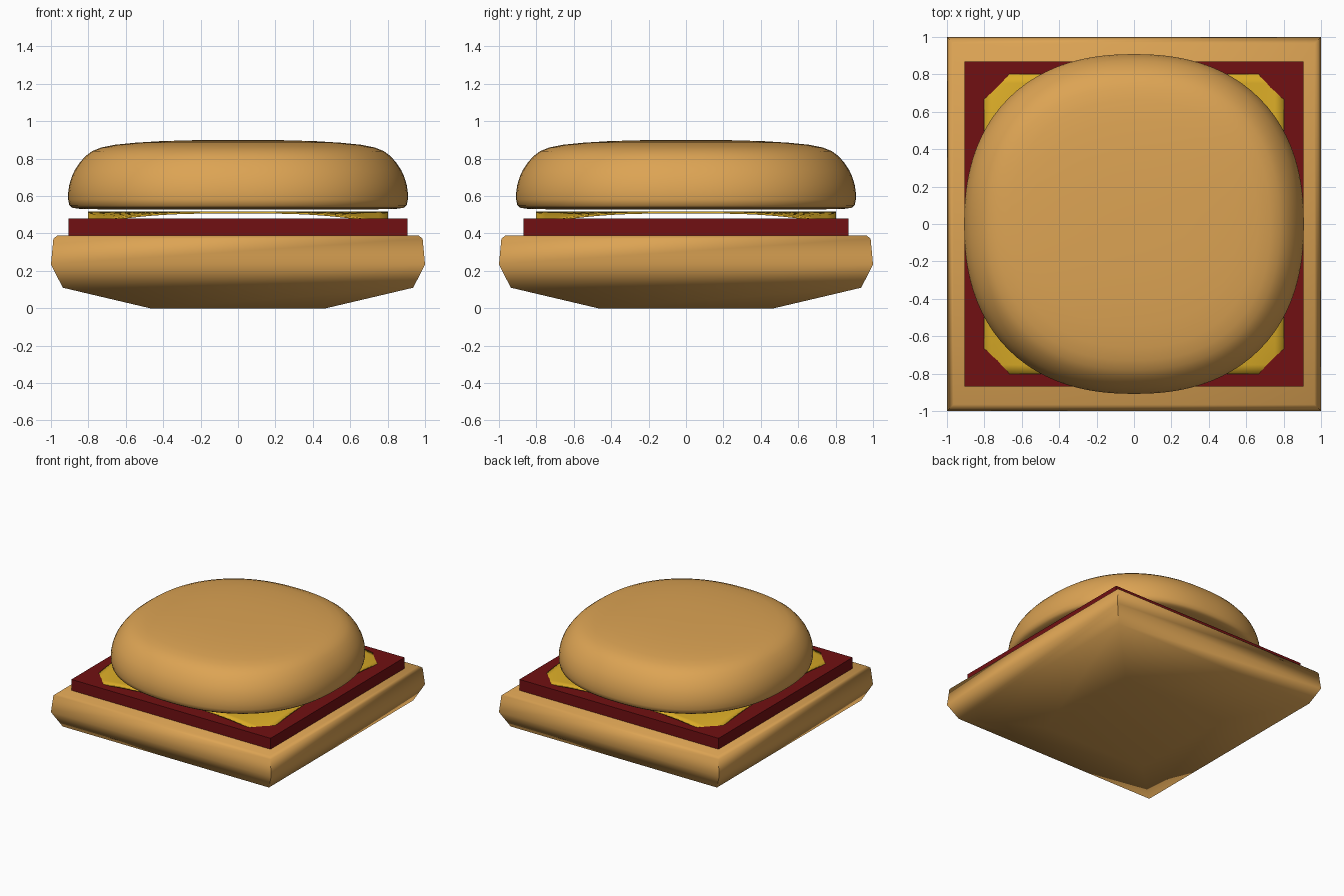
import bpy, bmesh, math

if "Cube" in bpy.data.objects:
    bpy.data.objects.remove(bpy.data.objects["Cube"])


def material(name, rgb):
    m = bpy.data.materials.new(name)
    m.diffuse_color = (*rgb, 1)
    m.use_nodes = True
    m.node_tree.nodes["Principled BSDF"].inputs["Base Color"].default_value = m.diffuse_color
    return m


bread = material("toasted bread", (0.72, 0.37, 0.088))
meat = material("dark red meat", (0.165, 0.005, 0.006))
yellow = material("cheese yellow", (0.70, 0.41, 0.02))


def finish(name, bm, mat, angle):
    bmesh.ops.recalc_face_normals(bm, faces=bm.faces)
    me = bpy.data.meshes.new(name)
    bm.to_mesh(me)
    bm.free()
    ob = bpy.data.objects.new(name, me)
    bpy.context.collection.objects.link(ob)
    me.materials.append(mat)
    bpy.ops.object.select_all(action='DESELECT')
    ob.select_set(True)
    bpy.context.view_layer.objects.active = ob
    bpy.ops.object.shade_smooth_by_angle(angle=math.radians(angle))
    return ob


def loft(name, profile, outline, mat, angle):
    """Stack scaled copies of a plan outline; profile is (half width, z)."""
    bm = bmesh.new()
    rings = [[bm.verts.new((x * r, y * r, z)) for x, y in outline] for r, z in profile]
    n = len(outline)
    for a, b in zip(rings, rings[1:]):
        for i in range(n):
            j = (i + 1) % n
            bm.faces.new((a[i], a[j], b[j], b[i]))
    bm.faces.new(rings[0][::-1])
    bm.faces.new(rings[-1])
    return finish(name, bm, mat, angle)


# Bottom bun: square with a tapered underside
square = [(-1, -1), (1, -1), (1, 1), (-1, 1)]
loft("bottom_bun",
     [(0.47, 0), (0.937, 0.11), (1.0, 0.235), (0.987, 0.372), (0.965, 0.39)],
     square, bread, 75)

# Patty: flat slab, slightly wider than deep
loft("patty", [(1, 0.385), (1, 0.48)],
     [(x * 0.905, y * 0.87) for x, y in square], meat, 30)

# Cheese: thin sheet with corners drooping into the patty
bm = bmesh.new()
bmesh.ops.create_grid(bm, x_segments=32, y_segments=32, size=0.803)
for v in bm.verts:
    p = abs(v.co.x * v.co.y) / 0.803 ** 2
    v.co.z = 0.517 - 0.037 * (p / 0.83) ** 3
cheese = finish("cheese_slice", bm, yellow, 40)
solid = cheese.modifiers.new("thickness", 'SOLIDIFY')
solid.thickness = 0.01
solid.offset = -1

# Top bun: rounded-square plan, domed profile
outline = []
for i in range(96):
    a = 2 * math.pi * i / 96
    c, s = math.cos(a), math.sin(a)
    k = (abs(c) ** 2.3 + abs(s) ** 2.3) ** (-1 / 2.3)
    outline.append((c * k, s * k))
loft("top_bun",
     [(0.3, 0.527), (0.7, 0.528), (0.85, 0.532), (0.885, 0.537), (0.902, 0.55),
      (0.908, 0.58), (0.908, 0.62), (0.902, 0.66), (0.89, 0.70), (0.872, 0.74),
      (0.845, 0.78), (0.815, 0.814), (0.78, 0.84), (0.73, 0.86), (0.66, 0.874),
      (0.55, 0.885), (0.42, 0.893), (0.27, 0.898), (0.1, 0.90)],
     outline, bread, 60)
